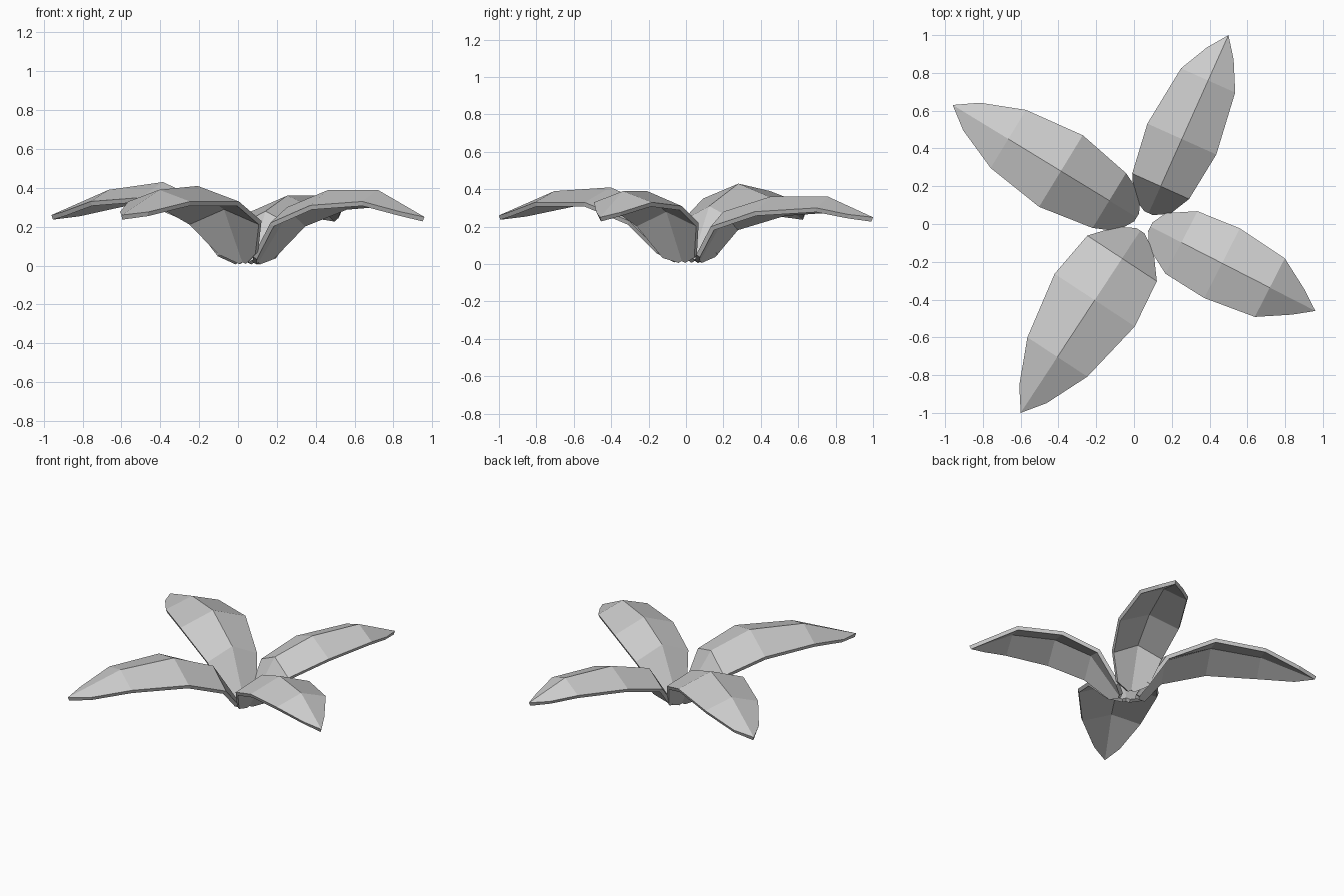
import bpy
import bmesh
from mathutils import Vector

cube = bpy.data.objects.get("Cube")
if cube:
    bpy.data.objects.remove(cube, do_unlink=True)

# Plain leaf colour
grey = bpy.data.materials.new("pale_grey")
colour = (0.6, 0.6, 0.6, 1)
grey.use_nodes = True
grey.diffuse_color = colour
grey.node_tree.nodes["Principled BSDF"].inputs["Base Color"].default_value = colour

THICKNESS = 0.024
DROPS = (0.08, 0.08, 0.06)      # how far the edges hang below the ridge


def make_leaf(name, root, tip, along, widths, ridge):
    """Roof-shaped leaf: a raised midrib with a faceted blade on each side."""
    root, tip = Vector(root), Vector(tip)
    axis = tip.xy - root
    length = axis.length
    axis.normalize()
    side = Vector((-axis.y, axis.x))
    bm = bmesh.new()

    def point(distance, offset, height):
        return bm.verts.new((*(root + axis * distance + side * offset), height))

    start, start_z = 0.03, 0.03
    base = point(start, 0, start_z)
    mids = [point(d, 0, z) for d, z in zip(along, ridge)]
    end = bm.verts.new(tip)

    # Slopes that keep the rounded root and tip facets flat
    root_rise = (ridge[0] - start_z) / (along[0] - start)
    tip_fall = (tip.z - ridge[2]) / (length - along[2])
    root_d, root_w = 0.07 * length, 0.10 * length
    tip_d, tip_w = 0.9 * length, 0.073 * length
    base_w = 0.025

    for sign in (1, -1):
        edges = [point(d, sign * w, z - drop)
                 for d, w, z, drop in zip(along, widths, ridge, DROPS)]
        root_lean, tip_lean = DROPS[0] / widths[0], DROPS[2] / widths[2]
        base_edge = point(start, sign * base_w, start_z - base_w * root_lean)
        root_edge = point(root_d, sign * root_w,
                          start_z + (root_d - start) * root_rise - root_w * root_lean)
        tip_edge = point(tip_d, sign * tip_w,
                         ridge[2] + (tip_d - along[2]) * tip_fall - tip_w * tip_lean)
        faces = [(base, mids[0], edges[0], root_edge, base_edge),
                 (mids[0], mids[1], edges[1], edges[0]),
                 (mids[1], mids[2], edges[2], edges[1]),
                 (mids[2], end, tip_edge, edges[2])]
        for face in faces:
            bm.faces.new(face if sign == 1 else face[::-1])

    for face in bm.faces:
        face.normal_update()
        if face.normal.z < 0:
            face.normal_flip()
    mesh = bpy.data.meshes.new(name)
    bm.to_mesh(mesh)
    bm.free()
    mesh.materials.append(grey)
    leaf = bpy.data.objects.new(name, mesh)
    bpy.context.collection.objects.link(leaf)

    # Give the blade its thickness below the top surface
    solid = leaf.modifiers.new("thickness", "SOLIDIFY")
    solid.thickness = THICKNESS
    solid.offset = -1
    solid.use_even_offset = True


# Four leaves spreading from the centre
make_leaf("back_left_leaf", (0.065, 0.03), (0.5, 1.0, 0.25),
          (0.186, 0.46, 0.8), (0.165, 0.2, 0.157), (0.28, 0.36, 0.36))
make_leaf("front_left_leaf", (0.06, 0), (0.96, -0.46, 0.25),
          (0.215, 0.456, 0.74), (0.186, 0.207, 0.174), (0.3, 0.39, 0.39))
make_leaf("back_right_leaf", (0.04, 0.02), (-0.96, 0.63, 0.26),
          (0.2, 0.5, 0.826), (0.17, 0.222, 0.18), (0.31, 0.43, 0.39))
make_leaf("front_right_leaf", (0.05, -0.01), (-0.6, -1.0, 0.26),
          (0.206, 0.47, 0.83), (0.22, 0.254, 0.19), (0.31, 0.41, 0.39))
